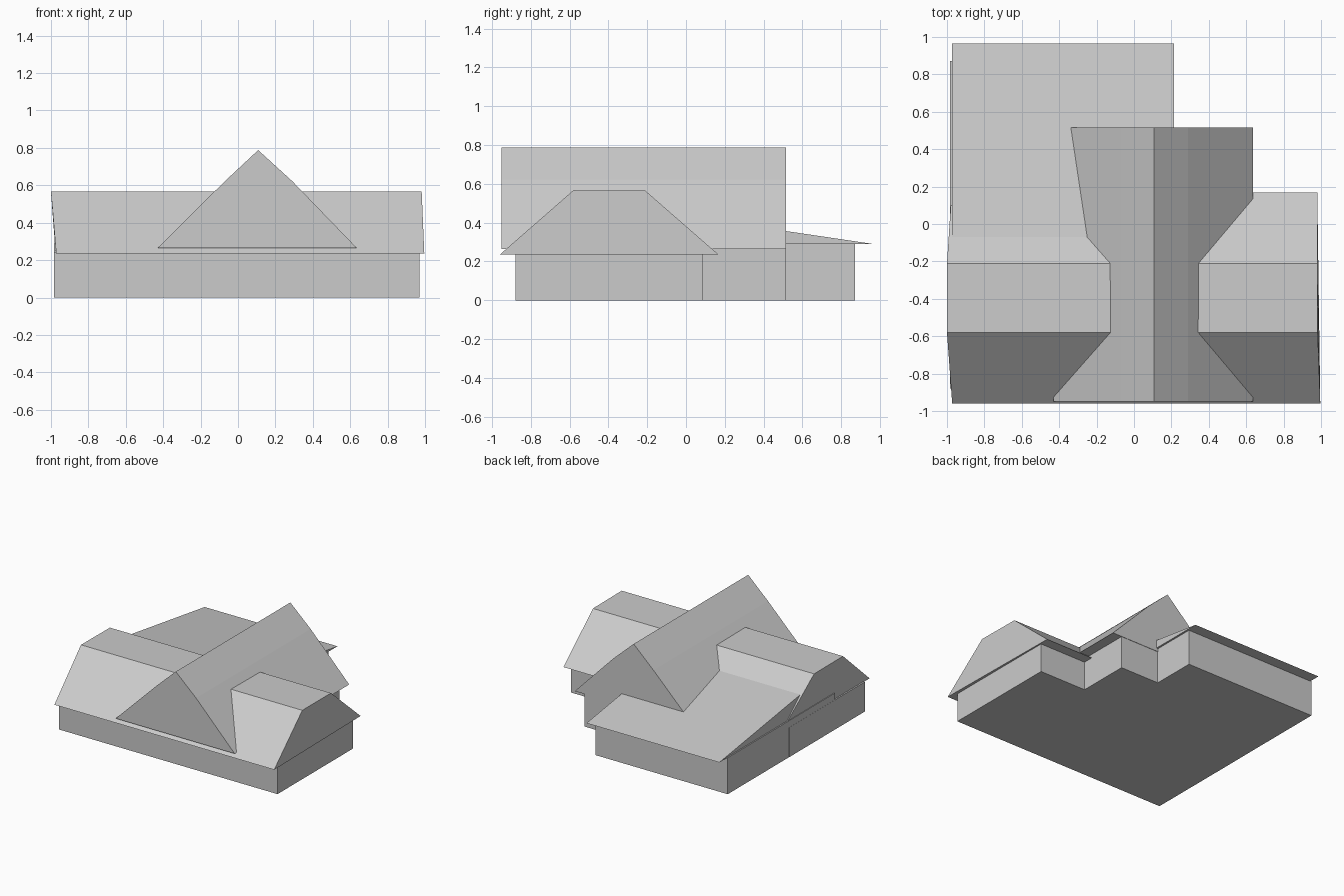
import bpy

if "Cube" in bpy.data.objects:
    bpy.data.objects.remove(bpy.data.objects["Cube"])


def loft(name, ring_a, ring_b):
    """Closed solid between two matching rings of points."""
    n = len(ring_a)
    faces = [tuple(range(n))[::-1], tuple(range(n, 2 * n))]
    faces += [(i, (i + 1) % n, n + (i + 1) % n, n + i) for i in range(n)]
    mesh = bpy.data.meshes.new(name)
    mesh.from_pydata(ring_a + ring_b, [], faces)
    obj = bpy.data.objects.new(name, mesh)
    bpy.context.collection.objects.link(obj)
    bpy.context.view_layer.objects.active = obj
    obj.select_set(True)
    bpy.ops.object.mode_set(mode='EDIT')
    bpy.ops.mesh.select_all(action='SELECT')
    bpy.ops.mesh.normals_make_consistent(inside=False)
    bpy.ops.object.mode_set(mode='OBJECT')
    obj.select_set(False)
    return obj


def box(name, x0, x1, y0, y1, z1):
    base = [(x0, y0), (x1, y0), (x1, y1), (x0, y1)]
    return loft(name, [(x, y, 0) for x, y in base], [(x, y, z1) for x, y in base])


# Walls: main block, wing under the cross gable, rear left wing
box("main_walls", -0.985, 0.97, -0.88, 0.085, 0.24)
box("gable_wing_walls", -0.5, 0.55, -0.5, 0.512, 0.27)
box("rear_wing_walls", -0.984, 0.2, -0.5, 0.872, 0.295)

# Main flat-topped roof running across; ends lean slightly
# each entry: y, z, left x, right x
main = [(-0.96, 0.235, -0.972, 0.996), (-0.58, 0.567, -1.0, 0.982),
        (-0.21, 0.565, -1.0, 0.98), (0.168, 0.235, -0.975, 0.98)]
loft("main_roof", [(l, y, z) for y, z, l, r in main],
     [(r, y, z) for y, z, l, r in main])

# Cross gable running front to back
gable = [(-0.43, 0.265), (0.635, 0.265), (0.29, 0.622), (0.108, 0.788),
         (-0.07, 0.622)]
loft("cross_gable_roof", [(x, -0.95, z) for x, z in gable],
     [(x, 0.515, z) for x, z in gable])

# Low sloping roof over the rear left wing
shed = [(0.965, 0.29), (-0.21, 0.464), (-0.21, 0.29)]
loft("rear_shed_roof", [(-0.974, y, z) for y, z in shed],
     [(0.215, y, z) for y, z in shed])
